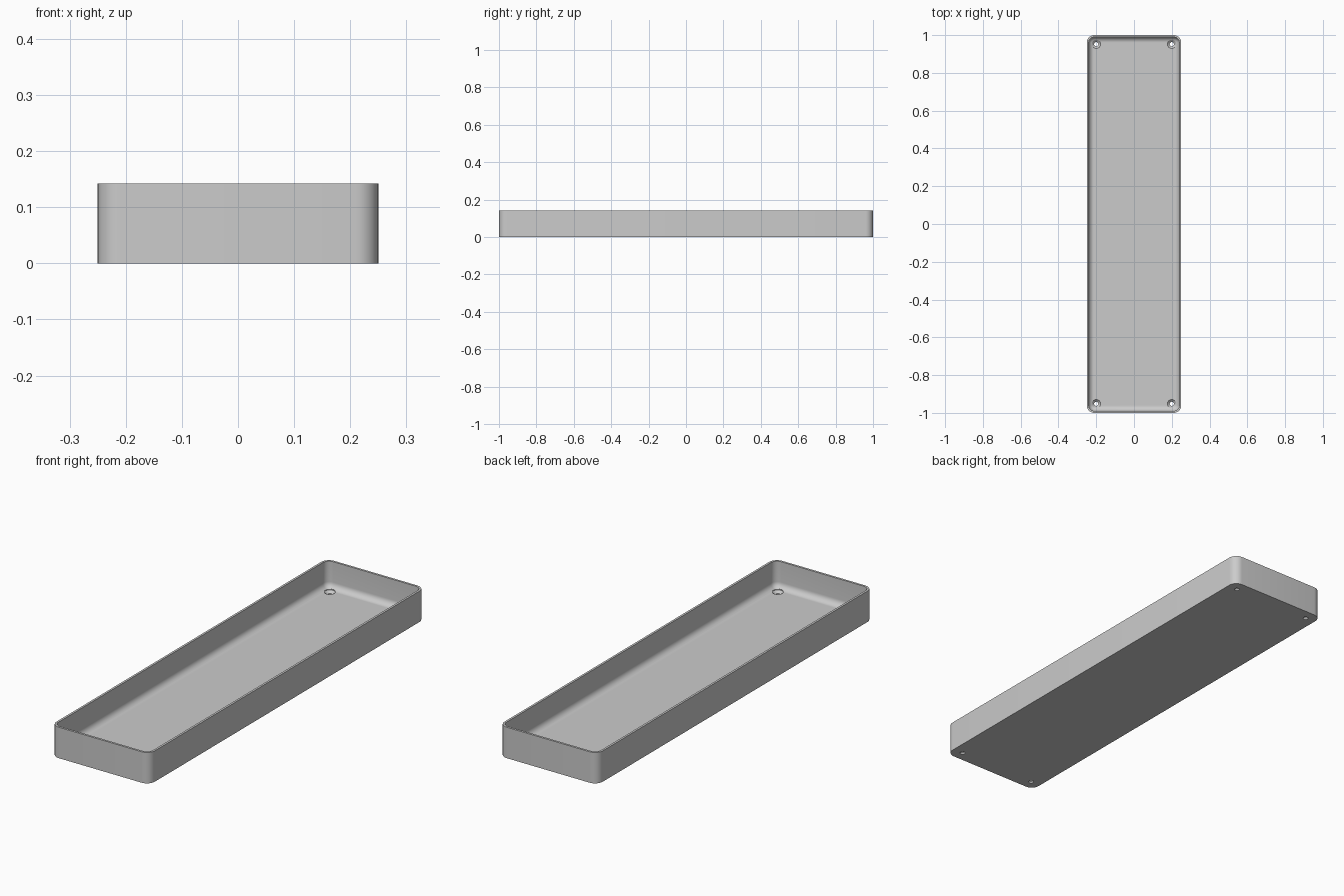
import bpy, bmesh, math

if "Cube" in bpy.data.objects:
    bpy.data.objects.remove(bpy.data.objects["Cube"], do_unlink=True)

HALF_X, HALF_Y, HEIGHT = 0.25, 1.0, 0.142
WALL, FLOOR, CORNER, FILLET = 0.01, 0.02, 0.04, 0.028
STEPS = 8

grey = bpy.data.materials.new("light grey")
grey.use_nodes = True
colour = (0.6, 0.6, 0.6, 1)
grey.diffuse_color = colour
grey.node_tree.nodes["Principled BSDF"].inputs["Base Color"].default_value = colour


def ring(bm, inset, z):
    """Rounded rectangle of vertices, shrunk by inset."""
    r = CORNER - inset
    verts = []
    for q, (sx, sy) in enumerate([(1, 1), (-1, 1), (-1, -1), (1, -1)]):
        for i in range(STEPS + 1):
            a = (q + i / STEPS) * math.pi / 2
            verts.append(bm.verts.new((sx * (HALF_X - CORNER) + r * math.cos(a),
                                       sy * (HALF_Y - CORNER) + r * math.sin(a), z)))
    return verts


def loft(bm, rings):
    """Skin consecutive rings and cap both ends."""
    for a, b in zip(rings, rings[1:]):
        n = len(a)
        for i in range(n):
            j = (i + 1) % n
            bm.faces.new((a[i], a[j], b[j], b[i]))
    bm.faces.new(rings[0][::-1])
    bm.faces.new(rings[-1])


def make_object(name, bm):
    bmesh.ops.recalc_face_normals(bm, faces=bm.faces)
    mesh = bpy.data.meshes.new(name)
    bm.to_mesh(mesh)
    bm.free()
    mesh.materials.append(grey)
    obj = bpy.data.objects.new(name, mesh)
    bpy.context.collection.objects.link(obj)
    return obj


# Tray: outer wall, thin rim, inner wall, filleted floor
bm = bmesh.new()
profile = [(0, 0), (0, HEIGHT), (WALL, HEIGHT)]
for i in range(STEPS + 1):
    a = i / STEPS * math.pi / 2
    profile.append((WALL + FILLET * (1 - math.cos(a)),
                    FLOOR + FILLET * (1 - math.sin(a))))
loft(bm, [ring(bm, inset, z) for inset, z in profile])
tray = make_object("tray", bm)

# Countersunk screw holes in the four corners
bm = bmesh.new()
hole_profile = [(0.011, -0.02), (0.011, 0.008), (0.023, 0.019), (0.023, 0.06)]
for x in (-0.2, 0.2):
    for y in (-0.952, 0.952):
        rings = []
        for r, z in hole_profile:
            rings.append([bm.verts.new((x + r * math.cos(k * math.tau / 32),
                                        y + r * math.sin(k * math.tau / 32), z))
                          for k in range(32)])
        loft(bm, rings)
cutter = make_object("screw_hole_cutter", bm)
cutter.hide_render = True
cutter.hide_viewport = True

cut = tray.modifiers.new("screw holes", "BOOLEAN")
cut.operation = "DIFFERENCE"
cut.solver = "EXACT"
cut.object = cutter

# Bake the holes, then smooth the rounded surfaces
bpy.ops.object.select_all(action="DESELECT")
bpy.context.view_layer.objects.active = tray
tray.select_set(True)
bpy.ops.object.modifier_apply(modifier=cut.name)
bpy.data.objects.remove(cutter, do_unlink=True)
bpy.ops.object.shade_smooth_by_angle(angle=math.radians(30))
